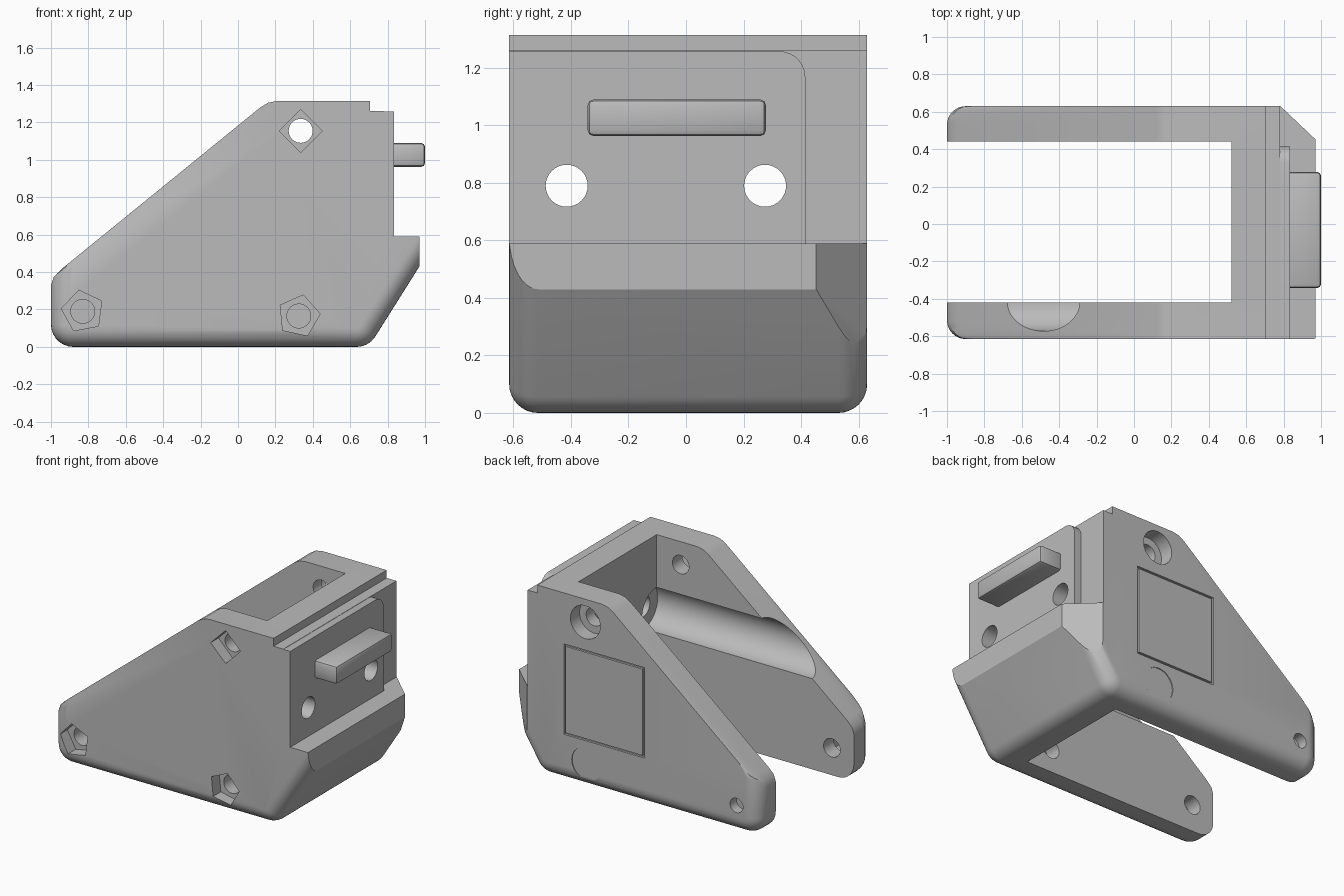
import bpy, bmesh
from math import sin, cos, pi, radians
from mathutils import Matrix, Vector

cube = bpy.data.objects.get("Cube")
if cube:
    bpy.data.objects.remove(cube, do_unlink=True)

grey = bpy.data.materials.new("plain grey")
grey.use_nodes = True
grey.diffuse_color = (0.5, 0.5, 0.5, 1)
grey.node_tree.nodes["Principled BSDF"].inputs["Base Color"].default_value = (0.5, 0.5, 0.5, 1)

FRONT, BACK, ROUND = -0.615, 0.63, 0.1


def finish(name, bm):
    bmesh.ops.recalc_face_normals(bm, faces=bm.faces)
    mesh = bpy.data.meshes.new(name)
    bm.to_mesh(mesh)
    bm.free()
    mesh.materials.append(grey)
    ob = bpy.data.objects.new(name, mesh)
    bpy.context.collection.objects.link(ob)
    return ob


def loft(name, rings):
    """Skin a list of equal closed rings and cap both ends."""
    bm = bmesh.new()
    rows = [[bm.verts.new(p) for p in ring] for ring in rings]
    n = len(rows[0])
    for a, b in zip(rows, rows[1:]):
        for i in range(n):
            j = (i + 1) % n
            bm.faces.new((a[i], a[j], b[j], b[i]))
    bm.faces.new(rows[0])
    bm.faces.new(rows[-1])
    return finish(name, bm)


def box(name, lo, hi):
    bm = bmesh.new()
    lo, hi = Vector(lo), Vector(hi)
    bmesh.ops.create_cube(bm, size=1, matrix=Matrix.Translation((lo + hi) / 2) @ Matrix.Diagonal((*(hi - lo), 1)))
    return finish(name, bm)


def rod(name, axis, a, b, start, end, radius, sides=32, turn=0):
    """Prism along x at (y, z) = (a, b), or along y at (x, z) = (a, b)."""
    ring = [(a + radius * cos(turn + 2 * pi * i / sides),
             b + radius * sin(turn + 2 * pi * i / sides)) for i in range(sides)]
    place = (lambda t, u, v: (t, u, v)) if axis == "x" else (lambda t, u, v: (u, t, v))
    return loft(name, [[place(t, u, v) for u, v in ring] for t in (start, end)])


def apply_modifier(ob, kind, **settings):
    mod = ob.modifiers.new(kind.lower(), kind)
    for key, value in settings.items():
        setattr(mod, key, value)
    bpy.ops.object.select_all(action='DESELECT')
    bpy.context.view_layer.objects.active = ob
    ob.select_set(True)
    bpy.ops.object.modifier_apply(modifier=mod.name)


def cut(cutter, *targets):
    cutter.hide_render = True
    for ob in targets:
        apply_modifier(ob, 'BOOLEAN', object=cutter, operation='DIFFERENCE', solver='EXACT')
    bpy.data.objects.remove(cutter, do_unlink=True)


def arc(cx, cz, r, a0, a1, n=7):
    return [(cx + r * cos(radians(a0 + (a1 - a0) * i / n)),
             cz + r * sin(radians(a0 + (a1 - a0) * i / n))) for i in range(n + 1)]


# Side outline, with its lower and left edges pulled in by d
def outline(d):
    z = 0.43 + d * 1.87
    x = min(0.97, 0.97 - (z - 0.589) * 0.632)
    pts = [(0.97 if x > 0.97 else x, 0.59), (x, min(z, 0.588))]
    pts += arc(0.633, 0.12, 0.12 - d, -32.3, -90)
    pts += arc(-0.88, 0.12, 0.12 - d, 270, 180)
    pts += [(px + d, pz + 0.813 * d) for px, pz in ((-1, 0.33), (-0.985, 0.375), (-0.945, 0.415))]
    pts += [(0.12, 1.281), (0.16, 1.305), (0.21, 1.315), (0.705, 1.315), (0.705, 1.26), (0.78, 1.26), (0.78, 0.59)]
    return pts


# Main bracket with rounded outer edges
steps = [i * pi / 16 for i in range(9)]
slices = [(FRONT + ROUND * (1 - cos(a)), ROUND * (1 - sin(a))) for a in steps]
slices = [(FRONT + ROUND * (1 - sin(a)), ROUND * (1 - cos(a))) for a in reversed(steps)]
slices += [(BACK - ROUND * (1 - sin(a)), ROUND * (1 - cos(a))) for a in steps]
body = loft("bracket_body", [[(x, y, z) for x, z in outline(d)] for y, d in slices])

# Open channel between the two side walls
cut(box("channel_cutter", (-1.2, -0.42, -0.2), (0.52, 0.44, 1.6)), body)

# Angled corner of the lower ledge
corner = [(0.743, 0.668), (1.013, 0.412), (1.1, 0.75)]
cut(loft("corner_cutter", [[(x, y, z) for x, y in corner] for z in (-0.1, 0.7)]), body)

# Raised mounting plate with one rounded corner
plate_outline = [(FRONT, 0.585), (0.415, 0.585)] + arc(0.325, 1.168, 0.09, 0, 90) + [(FRONT, 1.258)]
plate = loft("mounting_plate", [[(x, y, z) for y, z in plate_outline] for x in (0.77, 0.833)])

# Bolt holes through the end wall, with wide bores on the inside
for y, bore_start in ((-0.415, -1.2), (0.275, 0.4)):
    cut(rod("bore_cutter", "x", y, 0.79, bore_start, 0.62, 0.158, 48), body)
    cut(rod("hole_cutter", "x", y, 0.79, 0.5, 1.1, 0.073), body, plate)

# Front wall screw holes with faceted pockets
for x, z, sides, turn in ((0.335, 1.155, 4, 0), (-0.83, 0.19, 5, 0.5), (0.325, 0.165, 5, 0.1)):
    cut(rod("screw_cutter", "y", x, z, -0.8, -0.3, 0.064), body)
    cut(rod("pocket_cutter", "y", x, z, -0.8, -0.53, 0.115, sides, turn), body)

# Back wall screw hole, blind pocket and shallow disc
for x, z, depth, radius in ((0.335, 1.155, 0.3, 0.064), (0.335, 1.155, 0.1, 0.115),
                            (-0.83, 0.19, 0.07, 0.05), (0.325, 0.17, 0.006, 0.115)):
    cut(rod("back_cutter", "y", x, z, BACK - depth, 0.8, radius), body)

# Engraved square frame on the back wall
L, R, B, T, W = -0.12, 0.50, 0.33, 0.96, 0.014
for x0, x1, z0, z1 in ((L, R, B, B + W), (L, R, T - W, T), (L, L + W, B, T), (R - W, R, B, T)):
    cut(box("groove_cutter", (x0, BACK - 0.015, z0), (x1, 0.7, z1)), body)

# Protruding locating tab
tab = box("locating_tab", (0.8, -0.342, 0.963), (1.0, 0.278, 1.09))
apply_modifier(tab, 'BEVEL', width=0.02, segments=2)

# Smooth the rounded parts, keep hard edges crisp
bpy.ops.object.select_all(action='DESELECT')
for ob in (body, plate, tab):
    ob.select_set(True)
bpy.context.view_layer.objects.active = body
bpy.ops.object.shade_smooth_by_angle(angle=radians(30))
